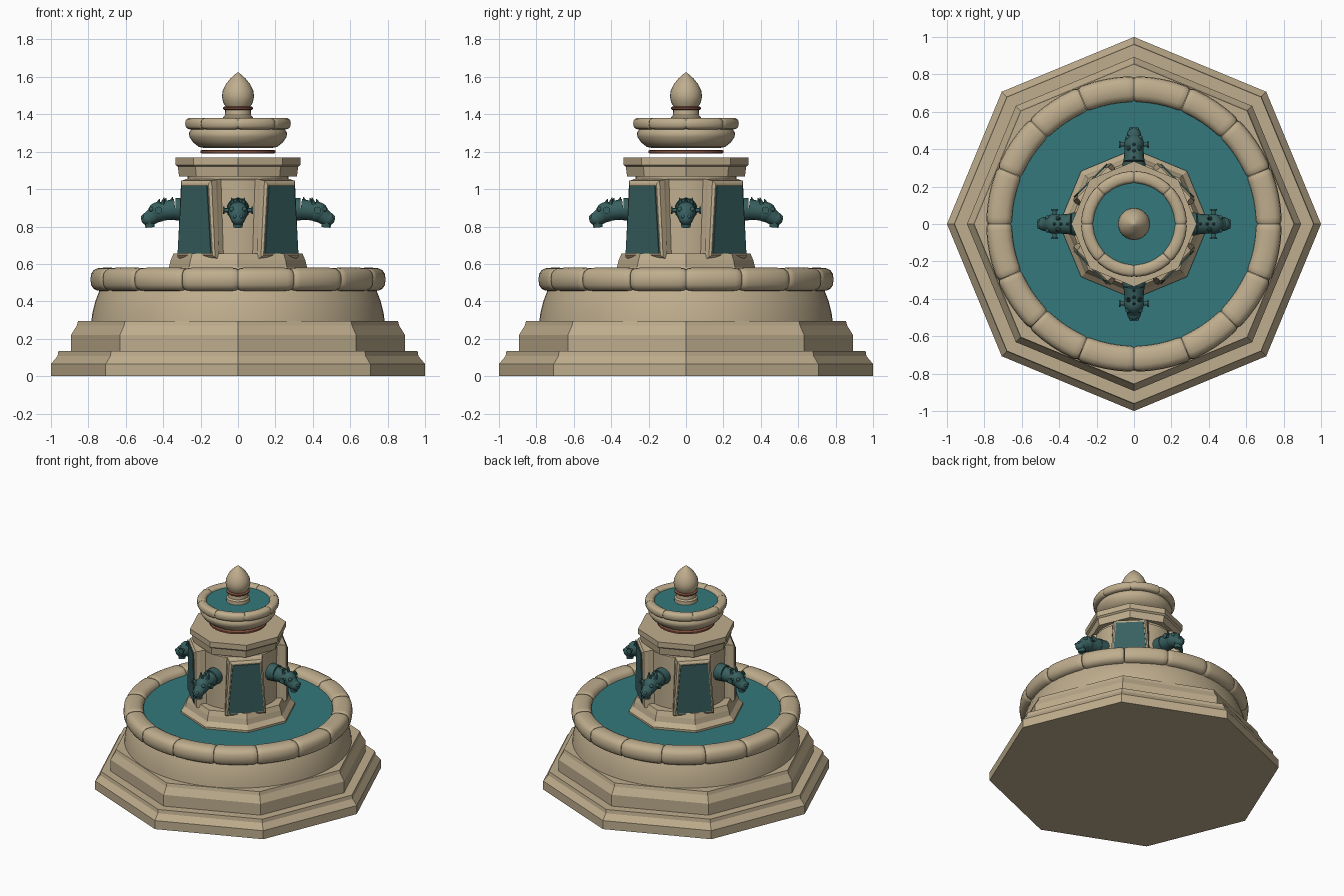
import bpy, bmesh
from math import sin, cos, pi, radians
from mathutils import Vector, Matrix

if "Cube" in bpy.data.objects:
    bpy.data.objects.remove(bpy.data.objects["Cube"])


def material(name, rgb):
    m = bpy.data.materials.new(name)
    m.diffuse_color = (*rgb, 1)
    m.use_nodes = True
    m.node_tree.nodes["Principled BSDF"].inputs["Base Color"].default_value = m.diffuse_color
    return m


STONE = material("stone", (0.52, 0.42, 0.27))
WATER = material("water", (0.035, 0.19, 0.20))
BRONZE = material("bronze", (0.04, 0.115, 0.115))
RUST = material("rust", (0.24, 0.085, 0.05))


def finish(name, bm, mat, angle=None):
    bmesh.ops.recalc_face_normals(bm, faces=bm.faces)
    me = bpy.data.meshes.new(name)
    bm.to_mesh(me)
    bm.free()
    me.materials.append(mat)
    ob = bpy.data.objects.new(name, me)
    bpy.context.collection.objects.link(ob)
    if angle:
        bpy.ops.object.select_all(action='DESELECT')
        ob.select_set(True)
        bpy.context.view_layer.objects.active = ob
        bpy.ops.object.shade_smooth_by_angle(angle=radians(angle))
    return ob


def skin(bm, loops, closed_ends=True):
    """Join successive closed loops of points with quads."""
    rings = [[bm.verts.new(p) for p in loop] for loop in loops]
    n = len(rings[0])
    for a, b in zip(rings, rings[1:]):
        for i in range(n):
            j = (i + 1) % n
            bm.faces.new((a[i], a[j], b[j], b[i]))
    if closed_ends:
        bm.faces.new(rings[0][::-1])
        bm.faces.new(rings[-1])


def lathe(name, profile, sides, mat, angle=None):
    bm = bmesh.new()
    skin(bm, [[(r * cos(2 * pi * i / sides), r * sin(2 * pi * i / sides), z)
               for i in range(sides)] for r, z in profile])
    return finish(name, bm, mat, angle)


def stone_rim(name, radius, z, half_w, half_h, count):
    """Ring of separate pillow-edged coping stones."""
    bm = bmesh.new()
    step = 2 * pi / count
    for k in range(count):
        loops = []
        for t, s in ((0.004, .88), (.05, .98), (.12, 1), (.3, 1), (.5, 1),
                     (.7, 1), (.88, 1), (.95, .98), (.996, .88)):
            a = (k + t) * step
            loop = []
            for i in range(16):
                c, d = cos(2 * pi * i / 16), sin(2 * pi * i / 16)
                u = half_w * s * abs(c) ** .75 * (1 if c > 0 else -1)
                v = half_h * s * abs(d) ** .75 * (1 if d > 0 else -1)
                loop.append(((radius + u) * cos(a), (radius + u) * sin(a), z + v))
            loops.append(loop)
        skin(bm, loops)
    return finish(name, bm, STONE, 50)


# Stepped octagonal base
lathe("lower_step", [(1, 0), (1, .065), (.965, .107), (.96, .134), (.85, .134)], 8, STONE)
lathe("upper_step", [(.893, .13), (.893, .22), (.862, .27), (.855, .295), (.6, .295)], 8, STONE)

# Main basin, rim stones and water
lathe("basin_wall", [(.785, .29), (.778, .34), (.763, .40), (.74, .46), (.72, .50), (.65, .50)],
      64, STONE, 40)
stone_rim("basin_rim", .72, .517, .07, .063, 16)
lathe("basin_water", [(.66, .50), (.66, .535)], 64, WATER, 40)

# Central column
lathe("column_plinth", [(.40, .45), (.40, .55), (.37, .58), (.36, .62), (.345, .655), (.25, .655)],
      8, STONE)
lathe("column_shaft", [(.28, .62), (.28, 1.05), (.27, 1.055), (.27, 1.08)], 32, STONE, 40)
lathe("column_cap", [(.26, 1.068), (.315, 1.068), (.322, 1.12), (.335, 1.13), (.335, 1.17)],
      8, STONE)


def trapezoid(r, w_low, w_high, z_low, z_high, a):
    rot = Matrix.Rotation(a, 4, 'Z')
    return [rot @ Vector(p) for p in ((r, -w_low, z_low), (r, w_low, z_low),
                                      (r, w_high, z_high), (r, -w_high, z_high))]


# Framed panels on the diagonals
for k in range(4):
    a = pi / 4 + k * pi / 2
    bm = bmesh.new()
    skin(bm, [trapezoid(.22, .135, .122, .615, 1.055, a),
              trapezoid(.275, .135, .122, .615, 1.055, a),
              trapezoid(.285, .142, .118, .625, 1.05, a),
              trapezoid(.315, .142, .115, .635, 1.045, a),
              trapezoid(.325, .132, .102, .647, 1.03, a)])
    finish(f"panel_frame_{k}", bm, STONE)
    bm = bmesh.new()
    skin(bm, [trapezoid(.31, .127, .097, .655, 1.022, a),
              trapezoid(.332, .125, .095, .657, 1.02, a)])
    finish(f"panel_{k}", bm, BRONZE)


def rod(bm, p, q, r1, r2, seg=16):
    p, q = Vector(p), Vector(q)
    d = q - p
    m = Matrix.Translation((p + q) / 2) @ d.to_track_quat('Z', 'Y').to_matrix().to_4x4()
    bmesh.ops.create_cone(bm, cap_ends=True, segments=seg, radius1=r1, radius2=r2,
                          depth=d.length, matrix=m)


def ball(bm, p, r, scale=(1, 1, 1)):
    m = Matrix.Translation(p) @ Matrix.Diagonal((*scale, 1))
    bmesh.ops.create_uvsphere(bm, u_segments=16, v_segments=10, radius=r, matrix=m)


# Animal-head spouts on the four axes
for k in range(4):
    bm = bmesh.new()
    rod(bm, (.26, 0, .892), (.335, 0, .892), .062, .06)
    rod(bm, (.335, 0, .892), (.41, 0, .882), .056, .05)
    ball(bm, (.425, 0, .878), .054, (1.05, 1, 1))
    rod(bm, (.425, 0, .878), (.483, 0, .835), .052, .036)
    ball(bm, (.482, 0, .842), .036)
    rod(bm, (.475, 0, .85), (.47, 0, .795), .032, .024)
    for s in (-1, 1):
        rod(bm, (.425, s * .04, .887), (.425, s * .075, .887), .011, .011, 10)
        rod(bm, (.425, s * .073, .887), (.425, s * .08, .887), .02, .02, 10)
        ball(bm, (.462, s * .033, .892), .013)
        ball(bm, (.508, s * .016, .852), .01)
        rod(bm, (.405, s * .028, .92), (.395, s * .034, .955), .014, .002, 8)
    for x, z in ((.36, .935), (.395, .93), (.43, .925)):
        rod(bm, (x, 0, z - .01), (x - .01, 0, z + .022), .014, .002, 8)
    bm.transform(Matrix.Rotation(k * pi / 2, 4, 'Z'))
    finish(f"head_spout_{k}", bm, BRONZE, 40)

# Upper bowl
lathe("bowl_foot_ring", [(.19, 1.19), (.2, 1.194), (.2, 1.206), (.19, 1.21)], 32, RUST, 40)
lathe("upper_bowl", [(.18, 1.22), (.21, 1.226), (.24, 1.25), (.26, 1.28), (.262, 1.30),
                     (.245, 1.33), (.22, 1.34)], 40, STONE, 40)
stone_rim("upper_rim", .25, 1.35, .033, .031, 8)
lathe("upper_water", [(.222, 1.33), (.222, 1.36)], 40, WATER, 40)

# Finial
lathe("finial_neck", [(.082, 1.35), (.08, 1.385), (.07, 1.395), (.068, 1.425)], 24, STONE, 40)
lathe("finial_ring", [(.072, 1.422), (.08, 1.428), (.08, 1.436), (.072, 1.442)], 24, RUST, 40)
lathe("finial_bulb", [(.066, 1.44), (.08, 1.465), (.086, 1.495), (.082, 1.525), (.066, 1.56),
                      (.042, 1.59), (.018, 1.612), (.001, 1.625)], 24, STONE, 40)
